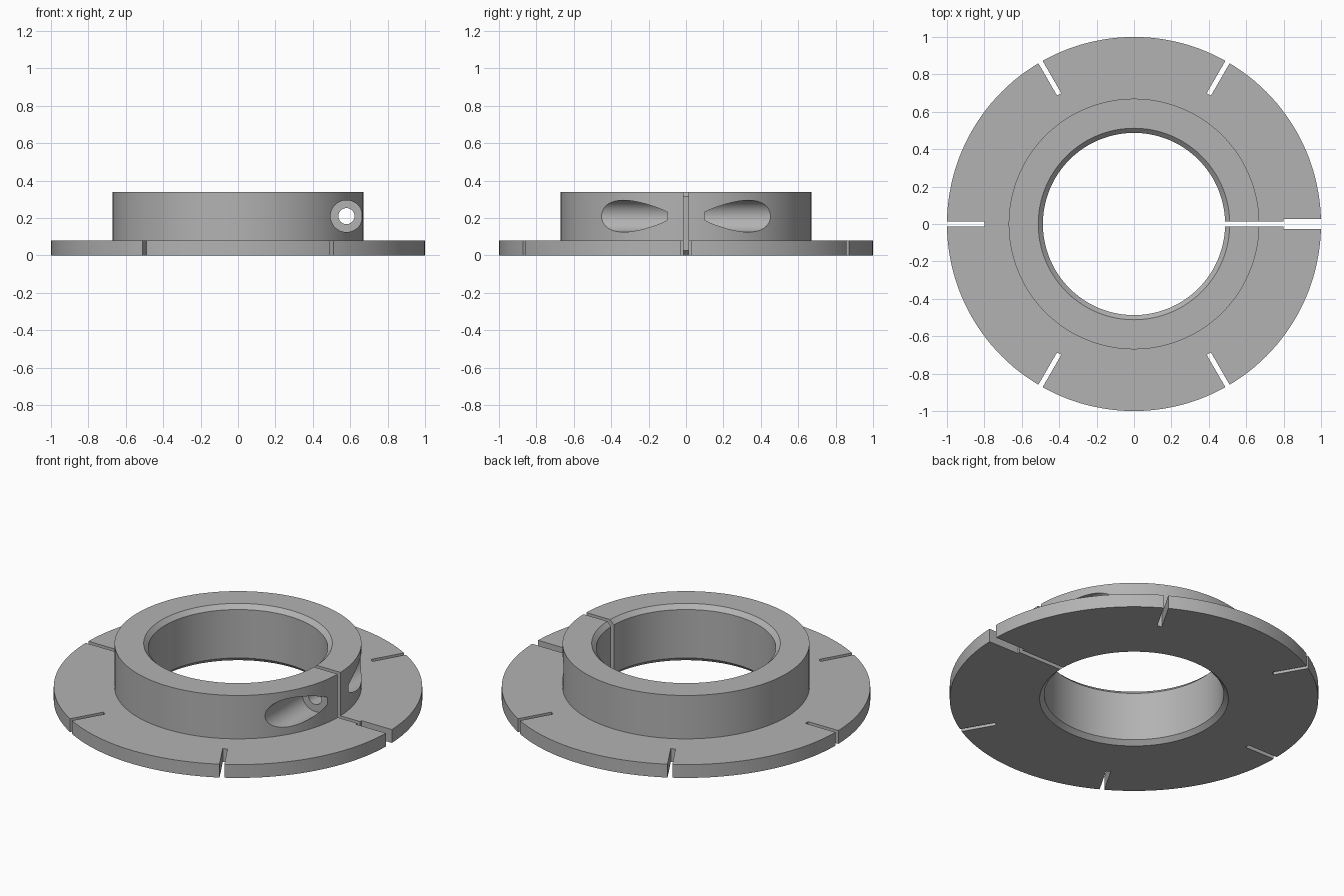
import bpy, bmesh
from math import radians, cos, sin, tau
from mathutils import Matrix, Vector

if "Cube" in bpy.data.objects:
    bpy.data.objects.remove(bpy.data.objects["Cube"], do_unlink=True)

SEGMENTS = 144
BORE, CHAMFER, HUB, RIM = 0.487, 0.025, 0.67, 1.0
FLANGE_Z, TOP_Z = 0.08, 0.34
SLIT = 0.026

steel = bpy.data.materials.new("grey metal")
steel.use_nodes = True
color = (0.45, 0.45, 0.45, 1)
steel.diffuse_color = color
steel.node_tree.nodes["Principled BSDF"].inputs["Base Color"].default_value = color


def make_object(name, bm):
    bmesh.ops.recalc_face_normals(bm, faces=bm.faces)
    mesh = bpy.data.meshes.new(name)
    bm.to_mesh(mesh)
    bm.free()
    mesh.materials.append(steel)
    obj = bpy.data.objects.new(name, mesh)
    bpy.context.collection.objects.link(obj)
    return obj


def lathe(name, profile):
    """Revolve a closed (radius, height) profile around z."""
    bm = bmesh.new()
    rings = []
    for i in range(SEGMENTS):
        a = tau * i / SEGMENTS
        rings.append([bm.verts.new((r * cos(a), r * sin(a), z)) for r, z in profile])
    n = len(profile)
    for i, ring in enumerate(rings):
        following = rings[(i + 1) % SEGMENTS]
        for j in range(n):
            k = (j + 1) % n
            bm.faces.new((ring[j], following[j], following[k], ring[k]))
    return make_object(name, bm)


def radial_slot(inner, outer, width, angle):
    """Box cutter reaching outwards along one direction."""
    bm = bmesh.new()
    place = (Matrix.Rotation(radians(angle), 4, "Z")
             @ Matrix.Translation(((inner + outer) / 2, 0, TOP_Z / 2))
             @ Matrix.Diagonal((outer - inner, width, 1, 1)))
    bmesh.ops.create_cube(bm, size=1, matrix=place)
    return make_object("slot_cutter", bm)


def screw_bore(radius, y_start, y_end):
    """Cylinder cutter parallel to y, beside the bore."""
    bm = bmesh.new()
    place = (Matrix.Translation((0.58, (y_start + y_end) / 2, 0.21))
             @ Matrix.Rotation(radians(90), 4, "X"))
    bmesh.ops.create_cone(bm, cap_ends=True, segments=64, radius1=radius,
                          radius2=radius, depth=y_end - y_start, matrix=place)
    return make_object("screw_cutter", bm)


def cut(obj, cutter):
    mod = obj.modifiers.new("cut", "BOOLEAN")
    mod.operation = "DIFFERENCE"
    mod.solver = "EXACT"
    mod.object = cutter
    bpy.context.view_layer.objects.active = obj
    bpy.ops.object.modifier_apply(modifier=mod.name)
    bpy.data.objects.remove(cutter, do_unlink=True)


# Flanged collar with a chamfered bore
collar = lathe("flanged_clamp_collar", [
    (BORE + CHAMFER, 0), (RIM, 0), (RIM, FLANGE_Z), (HUB, FLANGE_Z), (HUB, TOP_Z),
    (BORE + CHAMFER, TOP_Z), (BORE, TOP_Z - CHAMFER), (BORE, CHAMFER)])

# Counterbored clamp screw hole, open at both ends
cut(collar, screw_bore(0.085, 0.1, 0.8))
cut(collar, screw_bore(0.085, -0.8, -0.1))
cut(collar, screw_bore(0.043, -0.3, 0.3))

# Rim notches, then the wide notch and the clamp split
for angle in range(60, 301, 60):
    cut(collar, radial_slot(0.8, 1.1, SLIT, angle))
cut(collar, radial_slot(0.8, 1.1, 0.056, 0))
cut(collar, radial_slot(0.3, 0.9, SLIT, 0))

# Smooth walls, sharp edges
bpy.ops.object.select_all(action="DESELECT")
collar.select_set(True)
bpy.context.view_layer.objects.active = collar
bpy.ops.object.shade_smooth_by_angle(angle=radians(25))
